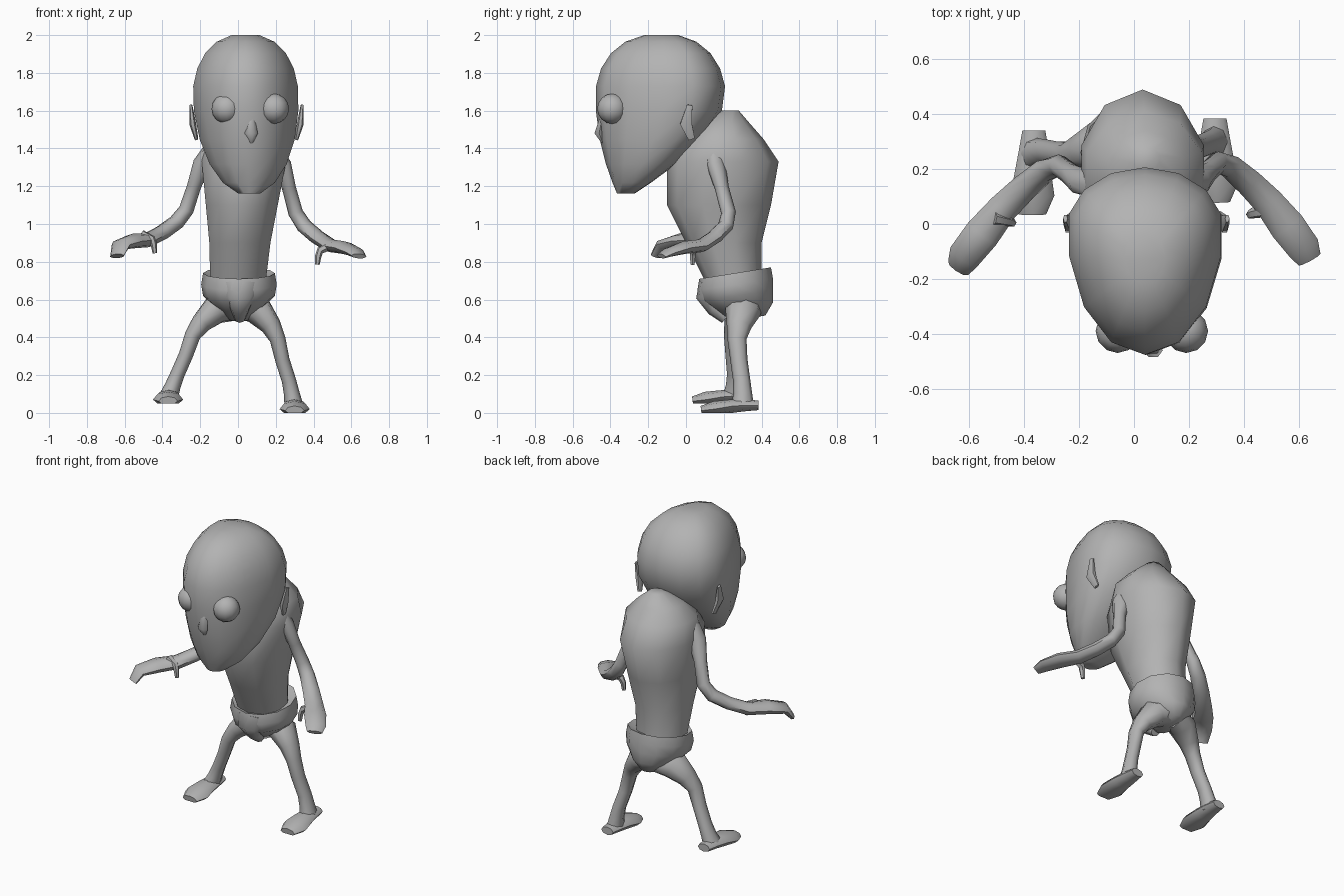
import bpy, bmesh
from math import sin, cos, pi
from mathutils import Vector

cube = bpy.data.objects.get("Cube")
if cube:
    bpy.data.objects.remove(cube, do_unlink=True)

GREY = (0.45, 0.45, 0.45, 1)
clay = bpy.data.materials.new("plain grey")
clay.use_nodes = True
clay.diffuse_color = GREY
clay.node_tree.nodes["Principled BSDF"].inputs["Base Color"].default_value = GREY


def finish(obj):
    """Give an object its colour and smooth shading."""
    obj.data.materials.append(clay)
    bpy.ops.object.select_all(action='DESELECT')
    obj.select_set(True)
    bpy.context.view_layer.objects.active = obj
    bpy.ops.object.shade_smooth_by_angle(angle=0.95)


def skin(name, rings):
    """Join rings of points into a closed, capped surface."""
    bm = bmesh.new()
    loops = [[bm.verts.new(point) for point in ring] for ring in rings]
    count = len(loops[0])
    for lower, upper in zip(loops, loops[1:]):
        for i in range(count):
            j = (i + 1) % count
            bm.faces.new((lower[i], lower[j], upper[j], upper[i]))
    bm.faces.new(loops[0])
    bm.faces.new(loops[-1])
    bmesh.ops.recalc_face_normals(bm, faces=bm.faces)
    mesh = bpy.data.meshes.new(name)
    bm.to_mesh(mesh)
    bm.free()
    obj = bpy.data.objects.new(name, mesh)
    bpy.context.collection.objects.link(obj)
    finish(obj)


def stack(name, levels, sides=12, widest=0.5, tilt=0.0):
    """Stack egg-shaped sections: height, front, back, half width, middle x."""
    rings = []
    for height, front, back, half, middle in levels:
        centre = front + widest * (back - front)
        ring = []
        for i in range(sides):
            angle = 2 * pi * i / sides - pi / 2
            reach = back - centre if sin(angle) > 0 else centre - front
            y = centre + sin(angle) * reach
            ring.append((middle + cos(angle) * half, y,
                         height + tilt * (y - (front + back) / 2)))
        rings.append(ring)
    skin(name, rings)


def limb(name, path, across=(1, 0, 0), flat=(1, 1), floor=0.0, sides=8):
    """Oval tube along x, y, z, radius; flat is thickness over width at each end."""
    points = [Vector(p[:3]) for p in path]
    last = len(path) - 1
    rings = []
    for i, point in enumerate(points):
        along = (points[min(i + 1, last)] - points[max(i - 1, 0)]).normalized()
        wide = Vector(across)
        wide = (wide - along * wide.dot(along)).normalized() * path[i][3]
        thick = along.cross(wide) * (flat[0] + (flat[1] - flat[0]) * i / last)
        ring = []
        for k in range(sides):
            angle = 2 * pi * k / sides
            p = point + wide * cos(angle) + thick * sin(angle)
            p.z = max(p.z, floor)
            ring.append(p)
        rings.append(ring)
    skin(name, rings)


def other_side(path, start, end):
    """Mirror a path, moving its first point by start and its last by end."""
    result = []
    for i, (x, y, z, radius) in enumerate(path):
        shift = Vector(start).lerp(Vector(end), i / (len(path) - 1))
        result.append((shift.x - x, shift.y + y, shift.z + z, radius))
    return result


# Large head: a rounded skull above, a jaw tapering forward to the chin below
head_levels = []
for step in range(10):
    angle = (step / 4.5 - 1) * 1.36
    rise, spread = sin(angle), cos(angle)
    if rise > 0:
        spread **= 0.85
        head_levels.append((1.68 + 0.327 * rise, -0.13 - 0.35 * spread,
                            -0.13 + 0.34 * spread, 0.287 * spread, 0.04))
    else:
        drop = -rise
        head_levels.append((1.68 - 0.53 * drop, -0.48 + 0.12 * drop ** 2,
                            0.21 - 0.5 * drop ** 1.7, 0.287 * spread, 0.04 + 0.02 * drop))
stack("head", head_levels, sides=14, widest=0.68)

# Bulging eyes
for side, x in (("right", -0.06), ("left", 0.19)):
    bpy.ops.mesh.primitive_uv_sphere_add(segments=12, ring_count=8, radius=0.08,
                                         location=(x, -0.39, 1.61))
    eye = bpy.context.object
    eye.name = side + "_eye"
    finish(eye)

# Small pointed nose
limb("nose", [(.07, -.44, 1.58, .015), (.07, -.46, 1.48, .035), (.07, -.44, 1.43, .01)],
     flat=(.8, .8), sides=6)

# Thin ears, flared outward
ear = [(.31, .03, 1.45, .01), (.33, 0, 1.53, .018), (.34, .02, 1.63, .008)]
limb("left_ear", ear, flat=(2, 2), sides=6)
limb("right_ear", other_side(ear, (.09, 0, 0), (.09, 0, 0)), flat=(2, 2), sides=6)

# Hunched torso, leaning slightly to its left
torso = [(.7, .1, .4, .155), (.9, 0, .4, .17), (1.1, -.1, .45, .2), (1.33, -.1, .49, .235),
         (1.45, -.02, .41, .22), (1.53, .06, .34, .14), (1.6, .19, .28, .05)]
stack("torso", [(*level, (level[0] - .7) / 20) for level in torso], sides=10)

# Briefs with a raised waistband and a front gusset
briefs = [(.72, .1, .4, .15), (.74, .07, .45, .19), (.68, .06, .46, .2),
          (.62, .08, .46, .19), (.56, .16, .46, .13), (.5, .23, .42, .06)]
stack("briefs", [(*level, .005) for level in briefs], tilt=0.16)
limb("briefs_gusset", [(.01, .11, .69, .1), (.01, .1, .62, .08), (.01, .15, .55, .05),
                       (.01, .21, .5, .03)], flat=(.4, 1))

# Legs striding apart, the right one further out, forward and raised
STRIDE = (-.07, -.045, .05)
leg = [(.04, .31, .57, .08), (.11, .3, .54, .08), (.175, .28, .46, .055), (.21, .27, .39, .042),
       (.235, .28, .28, .038), (.27, .295, .17, .038), (.285, .3, .1, .042), (.295, .3, .04, .05)]
limb("left_leg", leg, flat=(1.2, 1.2))
limb("right_leg", other_side(leg, (0, 0, 0), STRIDE), flat=(1.2, 1.2))

# Flat-soled feet, from heel to toe
foot = [(.295, .385, .04, .042), (.295, .31, .04, .055), (.298, .24, .035, .065),
        (.3, .15, .02, .08), (.3, .08, .012, .05)]
limb("left_foot", foot, flat=(.6, .5))
limb("right_foot", other_side(foot, STRIDE, STRIDE), flat=(.6, .5), floor=STRIDE[2])

# Arms flattening into mitten hands, the right one held higher
arm = [(.17, .15, 1.4, .05), (.235, .16, 1.31, .045), (.27, .19, 1.19, .036),
       (.305, .225, 1.06, .04), (.35, .21, .99, .045), (.42, .15, .93, .05),
       (.49, .08, .885, .055), (.56, -.01, .875, .065), (.62, -.09, .85, .06)]
limb("left_arm", arm + [(.64, -.13, .83, .045)], (.75, .6, 0), flat=(1.3, .3))
limb("right_arm", other_side(arm, (.05, 0, 0), (0, -.03, .04)) + [(-.64, -.16, .83, .045)],
     (.75, -.6, 0), flat=(1.3, .4))

# Thumbs hanging below the palms
RAISED = (-.02, -.03, .06)
thumb = [(.49, .05, .885, .025), (.435, .04, .86, .02), (.425, .035, .83, .017),
         (.42, .035, .785, .012)]
limb("left_thumb", thumb, sides=6)
limb("right_thumb", other_side(thumb, RAISED, RAISED), sides=6)
